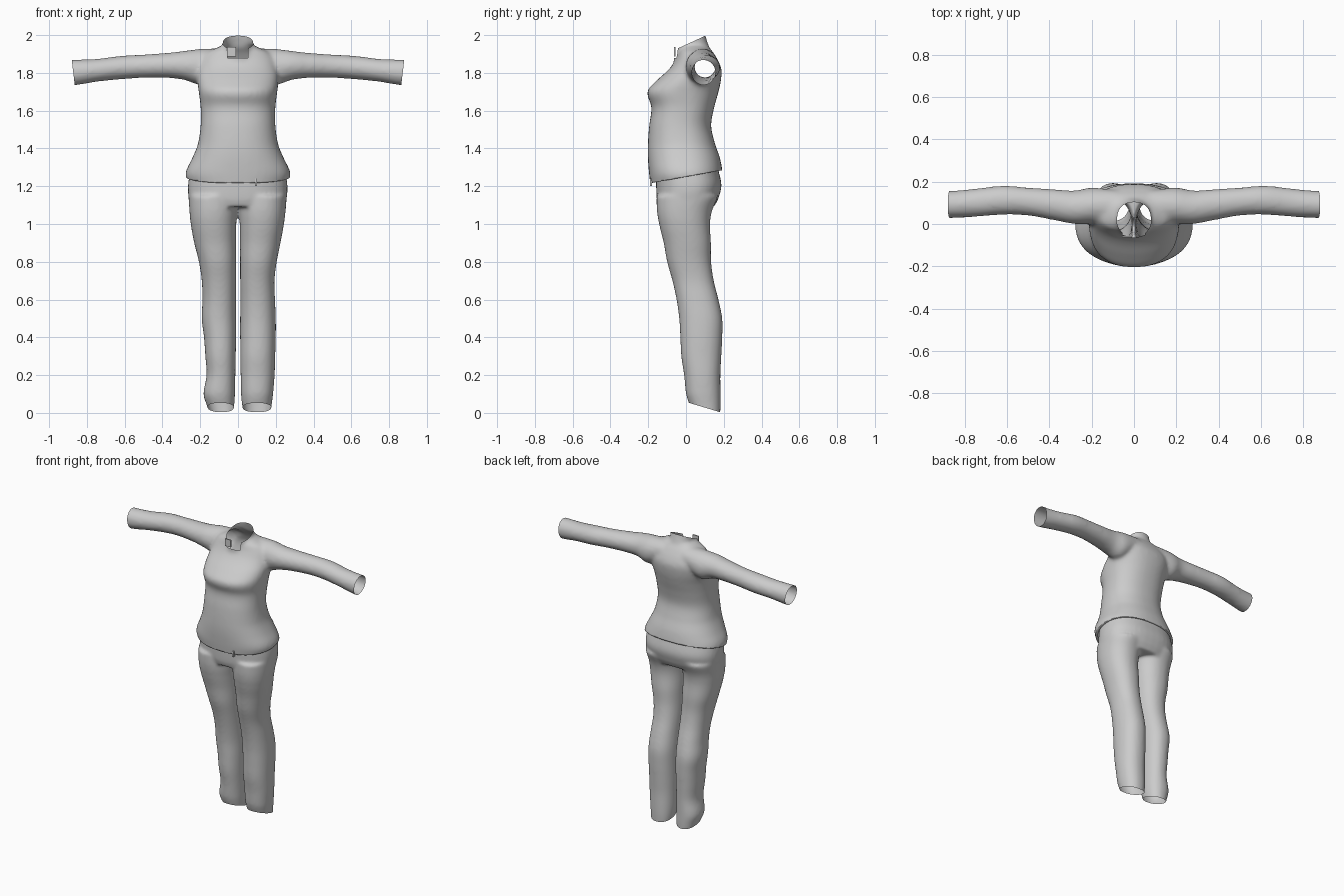
import bpy, bmesh, math
from mathutils import Vector

if "Cube" in bpy.data.objects:
    bpy.data.objects.remove(bpy.data.objects["Cube"])

cloth = bpy.data.materials.new("grey cloth")
cloth.diffuse_color = (0.6, 0.6, 0.6, 1)
cloth.use_nodes = True
cloth.node_tree.nodes["Principled BSDF"].inputs["Base Color"].default_value = cloth.diffuse_color


def spline(rows, steps=4):
    """Smooth the section table with a Catmull-Rom curve."""
    out = []
    for i in range(len(rows) - 1):
        p0, p1, p2, p3 = (rows[max(i - 1, 0)], rows[i], rows[i + 1],
                          rows[min(i + 2, len(rows) - 1)])
        for s in range(steps):
            t = s / steps
            row = [0.5 * (2 * b + (c - a) * t + (2 * a - 5 * b + 4 * c - d) * t * t
                          + (3 * b - a - 3 * c + d) * t ** 3)
                   for a, b, c, d in zip(p0, p1, p2, p3)]
            row[0] = p1[0] + (p2[0] - p1[0]) * t
            out.append(row)
    return out + [list(rows[-1])]


def loft(bm, rows, along="z", power=2.2, mirror=False, n=40):
    """Closed tube; each row is position, then low/high of both cross axes."""
    rings = []
    for t, a0, a1, b0, b1 in spline(rows):
        ring = []
        for k in range(n):
            ang = 2 * math.pi * k / n
            c, s = math.cos(ang), math.sin(ang)
            a = (a0 + a1) / 2 + (a1 - a0) / 2 * math.copysign(abs(c) ** (2 / power), c)
            b = (b0 + b1) / 2 + (b1 - b0) / 2 * math.copysign(abs(s) ** (2 / power), s)
            co = Vector((a, b, t)) if along == "z" else Vector((t, a, b))
            if mirror:
                co.x = -co.x
            ring.append(bm.verts.new(co))
        rings.append(ring)
    faces = [bm.faces.new((p[k], p[(k + 1) % n], q[(k + 1) % n], q[k]))
             for p, q in zip(rings, rings[1:]) for k in range(n)]
    faces += [bm.faces.new(rings[0][::-1]), bm.faces.new(rings[-1])]
    if mirror:
        bmesh.ops.reverse_faces(bm, faces=faces)


def fuse(bm, voxel, smooth):
    """Merge overlapping tubes into one soft skin."""
    me = bpy.data.meshes.new("temp")
    bm.to_mesh(me)
    bm.free()
    ob = bpy.data.objects.new("temp", me)
    bpy.context.collection.objects.link(ob)
    mod = ob.modifiers.new("fuse", "REMESH")
    mod.mode = "VOXEL"
    mod.voxel_size = voxel
    dg = bpy.context.evaluated_depsgraph_get()
    out = bmesh.new()
    out.from_mesh(ob.evaluated_get(dg).to_mesh())
    bpy.data.objects.remove(ob)
    for _ in range(smooth):
        bmesh.ops.smooth_vert(out, verts=out.verts, factor=0.5,
                              use_axis_x=True, use_axis_y=True, use_axis_z=True)
    return out


def cut(bm, point, normal, remove=True):
    bmesh.ops.bisect_plane(bm, geom=bm.verts[:] + bm.edges[:] + bm.faces[:],
                           plane_co=point, plane_no=normal, clear_outer=remove)


def finish(bm, name):
    me = bpy.data.meshes.new(name)
    bm.to_mesh(me)
    bm.free()
    me.materials.clear()
    me.materials.append(cloth)
    for p in me.polygons:
        p.use_smooth = True
        p.material_index = 0
    ob = bpy.data.objects.new(name, me)
    bpy.context.collection.objects.link(ob)
    return ob


# Jacket: torso, collar and two sleeves
bm = bmesh.new()
torso = [(1.12, .24, -.18, .19), (1.22, .268, -.19, .197), (1.27, .278, -.196, .194),
         (1.35, .242, -.202, .18), (1.42, .213, -.202, .155), (1.52, .198, -.195, .133),
         (1.62, .198, -.183, .15), (1.70, .208, -.206, .172), (1.76, .215, -.155, .185),
         (1.82, .212, -.09, .188), (1.87, .20, -.055, .168), (1.91, .165, -.04, .143),
         (1.94, .10, -.03, .12)]
loft(bm, [(z, -w, w, f, b) for z, w, f, b in torso], power=2.3)
loft(bm, [(1.82, -.10, .10, -.07, .15), (1.88, -.085, .085, -.064, .138),
          (1.93, -.078, .078, -.064, .125), (1.98, -.08, .08, -.06, .108),
          (2.06, -.084, .084, -.055, .09)])
sleeve = [(.08, .01, .16, 1.80, 1.93), (.20, 0, .172, 1.74, 1.927), (.28, 0, .158, 1.762, 1.917),
          (.36, .015, .163, 1.773, 1.907), (.50, .04, .172, 1.774, 1.897),
          (.62, .044, .181, 1.766, 1.89), (.75, .034, .167, 1.753, 1.874),
          (.86, .028, .157, 1.735, 1.87), (.93, .028, .157, 1.733, 1.87)]
for side in (False, True):
    loft(bm, sleeve, along="x", power=2.0, mirror=side)
bm = fuse(bm, 0.011, 5)

# Open the cuffs, hem and collar
for s in (-1, 1):
    cut(bm, (s * .872, 0, 1.80), (s, 0, -.12))
cut(bm, (0, 0, 1.25), (0, .18, -1))
cut(bm, (0, -.06, 1.922), (0, -.46, 1))

# Neck notch at the front
for p, nrm in (((0, 0, 1.878), (0, 0, 1)), ((-.055, 0, 0), (1, 0, 0)), ((.052, 0, 0), (1, 0, 0))):
    cut(bm, p, nrm, remove=False)
notch = [f for f in bm.faces if -.055 < f.calc_center_median().x < .052
         and f.calc_center_median().z > 1.878 and f.calc_center_median().y < 0]
bmesh.ops.delete(bm, geom=notch, context="FACES")

# Hem turned inwards
rim = [e for e in bm.edges if e.is_boundary and e.verts[0].co.z < 1.35]
new = bmesh.ops.extrude_edge_only(bm, edges=rim)["geom"]
for v in new:
    if isinstance(v, bmesh.types.BMVert):
        v.co.x *= .94
        v.co.y *= .92
        v.co.z += .004
finish(bm, "jacket")

# Collar tab beside the notch, and small zip end at the hem
for name, loc, size in (("collar_tab", (-.034, -.06, 1.912), (.046, .008, .05)),
                        ("zip_end", (.095, -.185, 1.222), (.012, .012, .04))):
    bm = bmesh.new()
    bmesh.ops.create_cube(bm, size=1)
    for v in bm.verts:
        v.co = Vector(a * b for a, b in zip(v.co, size)) + Vector(loc)
    ob = finish(bm, name)
    for p in ob.data.polygons:
        p.use_smooth = False

# Trousers: seat and two legs
bm = bmesh.new()
loft(bm, [(1.09, -.235, .235, -.145, .15), (1.13, -.26, .257, -.155, .17),
          (1.20, -.265, .262, -.158, .188), (1.27, -.255, .252, -.158, .175),
          (1.38, -.24, .24, -.155, .15)], power=2.4)
# height, left outer/inner, right inner/outer, front, back
legs = [(-.04, -.14, -.03, .035, .17, .05, .18), (.04, -.165, -.02, .022, .178, .02, .183),
        (.10, -.183, -.016, .016, .186, .0, .183), (.20, -.166, -.014, .014, .194, -.01, .182),
        (.30, -.173, -.012, .012, .197, -.025, .187), (.40, -.18, -.010, .012, .20, -.03, .192),
        (.50, -.192, -.010, .012, .20, -.036, .192), (.60, -.188, -.010, .013, .196, -.05, .172),
        (.70, -.192, -.010, .012, .193, -.072, .147), (.80, -.207, -.010, .012, .205, -.10, .133),
        (.90, -.232, -.010, .011, .225, -.118, .132), (1.0, -.25, -.009, .009, .243, -.142, .127),
        (1.07, -.257, -.004, .004, .252, -.154, .138), (1.15, -.262, .0, .0, .258, -.156, .17)]
loft(bm, [(z, a, b, f, k) for z, a, b, c, d, f, k in legs])
loft(bm, [(z, c, d, f, k) for z, a, b, c, d, f, k in legs])
bm = fuse(bm, 0.009, 5)

# Open the waist and the ankles
cut(bm, (0, 0, 1.29), (0, -.15, 1))
cut(bm, (0, .18, .004), (0, -.3, -1))
finish(bm, "trousers")
